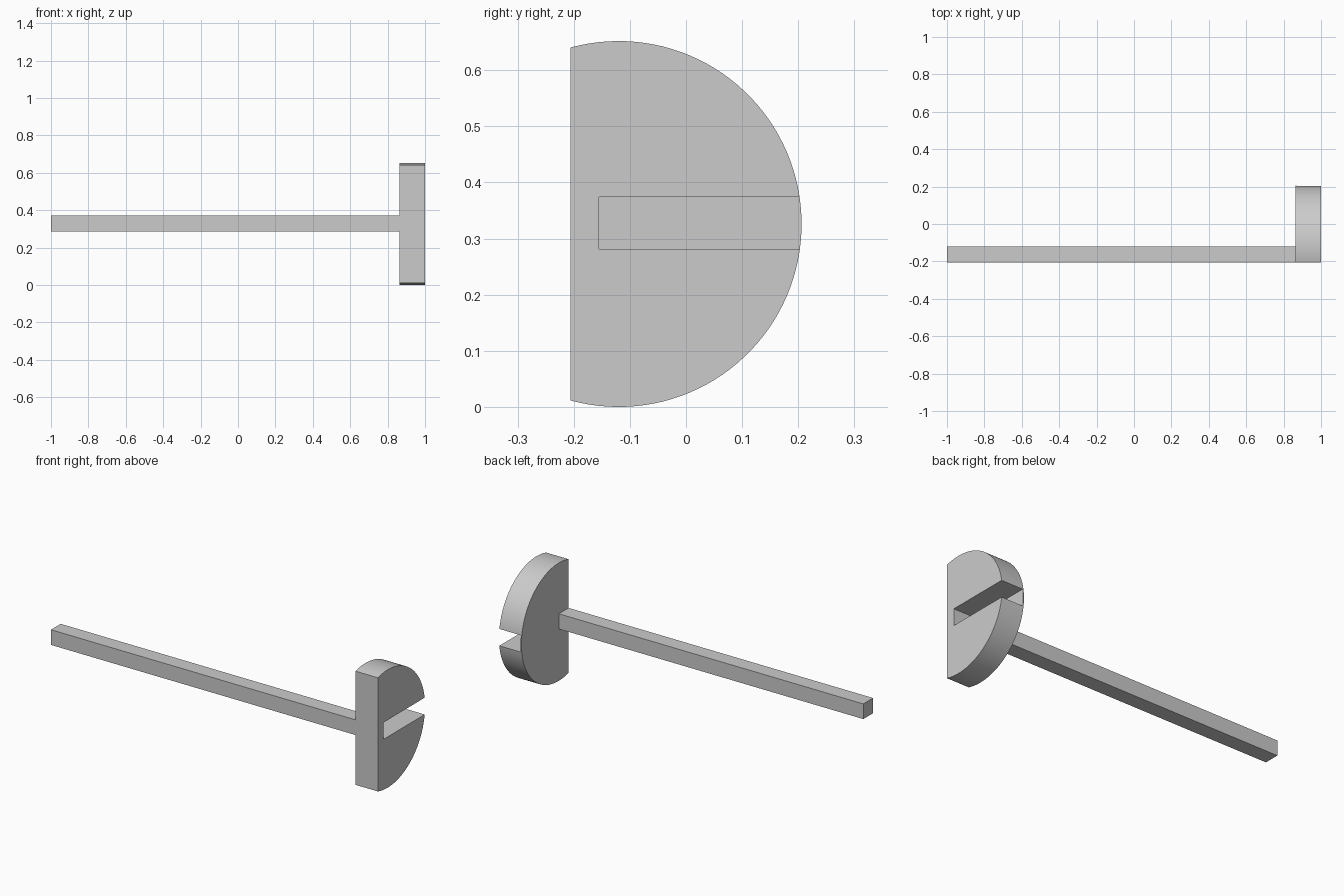
import bpy, bmesh, math

if "Cube" in bpy.data.objects:
    bpy.data.objects.remove(bpy.data.objects["Cube"])

GREY = (0.6, 0.6, 0.6, 1.0)
material = bpy.data.materials.new("plain grey")
material.use_nodes = True
material.diffuse_color = GREY
material.node_tree.nodes["Principled BSDF"].inputs["Base Color"].default_value = GREY


def extrude_profile(name, profile, x0, x1):
    """Solid made by extruding a (y, z) outline along x."""
    bm = bmesh.new()
    face = bm.faces.new([bm.verts.new((x0, y, z)) for y, z in profile])
    new = bmesh.ops.extrude_face_region(bm, geom=[face])["geom"]
    moved = [v for v in new if isinstance(v, bmesh.types.BMVert)]
    bmesh.ops.translate(bm, verts=moved, vec=(x1 - x0, 0, 0))
    bmesh.ops.recalc_face_normals(bm, faces=bm.faces)
    mesh = bpy.data.meshes.new(name)
    bm.to_mesh(mesh)
    bm.free()
    mesh.materials.append(material)
    obj = bpy.data.objects.new(name, mesh)
    bpy.context.collection.objects.link(obj)
    return obj


def rectangle(y0, y1, z0, z1):
    return [(y0, z0), (y1, z0), (y1, z1), (y0, z1)]


FRONT, RADIUS = -0.206, 0.326
CENTRE_Y, CENTRE_Z = -0.12, 0.326
INNER_X, OUTER_X = 0.863, 1.0

# Round head with a flat front
limit = math.acos((FRONT - CENTRE_Y) / RADIUS)
STEPS = 72
angles = [-limit + 2 * limit * i / STEPS for i in range(STEPS + 1)]
outline = [(CENTRE_Y + RADIUS * math.cos(a), CENTRE_Z + RADIUS * math.sin(a))
           for a in angles]
head = extrude_profile("head", outline, INNER_X, OUTER_X)

# Slot open to the back and the outer face, leaving a thin web
cutter = extrude_profile("slot_cutter", rectangle(-0.155, 0.4, 0.281, 0.374),
                         0.868, 1.2)
cutter.hide_render = True
slot = head.modifiers.new("slot", 'BOOLEAN')
slot.operation = 'DIFFERENCE'
slot.solver = 'EXACT'
slot.object = cutter
bpy.ops.object.select_all(action='DESELECT')
bpy.context.view_layer.objects.active = head
head.select_set(True)
bpy.ops.object.modifier_apply(modifier=slot.name)
bpy.data.objects.remove(cutter)
bpy.ops.object.shade_smooth_by_angle(angle=math.radians(20))

# Square shaft, flush with the flat front of the head
extrude_profile("shaft", rectangle(FRONT, -0.121, 0.287, 0.371), -1.0, INNER_X)
